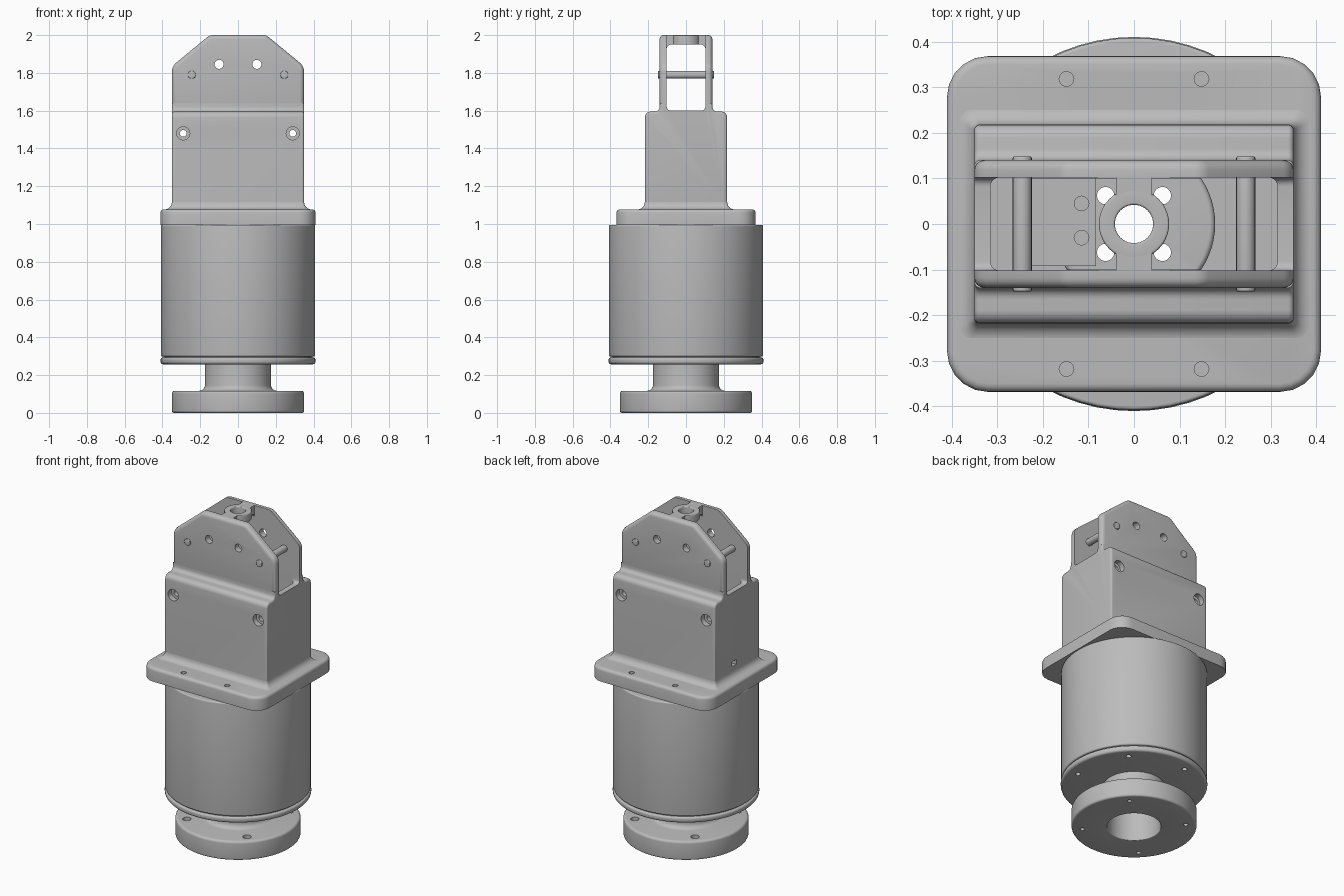
import bpy, bmesh, math
from mathutils import Vector, Matrix

cube = bpy.data.objects.get("Cube")
if cube:
    bpy.data.objects.remove(cube, do_unlink=True)

grey = bpy.data.materials.new("machined_grey")
grey.use_nodes = True
GREY = (0.5, 0.5, 0.5, 1)
grey.diffuse_color = GREY
grey.node_tree.nodes["Principled BSDF"].inputs["Base Color"].default_value = GREY


def finish(bm, name):
    bmesh.ops.recalc_face_normals(bm, faces=bm.faces)
    mesh = bpy.data.meshes.new(name)
    bm.to_mesh(mesh)
    bm.free()
    mesh.materials.append(grey)
    ob = bpy.data.objects.new(name, mesh)
    bpy.context.collection.objects.link(ob)
    return ob


def rounded(corners, steps=5):
    """Turn (u, v, radius) corners into an outline with arcs at the corners."""
    out = []
    for i, (u, v, r) in enumerate(corners):
        p = Vector((u, v))
        if not r:
            out.append(p)
            continue
        a = (Vector(corners[i - 1][:2]) - p).normalized()
        b = (Vector(corners[(i + 1) % len(corners)][:2]) - p).normalized()
        half = a.angle(b) / 2
        mid = p + (a + b).normalized() * (r / math.sin(half))
        start = p + a * (r / math.tan(half)) - mid
        sweep = start.angle_signed(p + b * (r / math.tan(half)) - mid)
        for k in range(steps + 1):
            out.append(mid + Matrix.Rotation(-sweep * k / steps, 2) @ start)
    return out


def extrude(name, outline, axis, lo, hi, bevel_lo=0, bevel_hi=0):
    """Extrude an outline along an axis; optionally round the end rims."""
    def place(p, d):
        return {"x": (d, p.x, p.y), "y": (p.x, d, p.y), "z": (p.x, p.y, d)}[axis]
    bm = bmesh.new()
    rings = [[bm.verts.new(place(p, d)) for p in outline] for d in (lo, hi)]
    caps = [bm.faces.new(r) for r in rings]
    n = len(outline)
    for i in range(n):
        j = (i + 1) % n
        bm.faces.new((rings[0][i], rings[0][j], rings[1][j], rings[1][i]))
    bmesh.ops.recalc_face_normals(bm, faces=bm.faces)
    rims = [list(c.edges) for c in caps]
    for edges, size in zip(rims, (bevel_lo, bevel_hi)):
        if size:
            bmesh.ops.bevel(bm, geom=edges, offset=size, segments=4,
                            profile=0.5, affect="EDGES", clamp_overlap=True)
    return finish(bm, name)


def lathe(name, corners, sides=64):
    """Revolve a closed (radius, z, fillet) outline around z."""
    bm = bmesh.new()
    outline = rounded(corners)
    rings = []
    for k in range(sides):
        t = math.tau * k / sides
        rings.append([bm.verts.new((p.x * math.cos(t), p.x * math.sin(t), p.y)) for p in outline])
    n = len(outline)
    for k in range(sides):
        a, b = rings[k], rings[(k + 1) % sides]
        for i in range(n):
            j = (i + 1) % n
            bm.faces.new((a[i], b[i], b[j], a[j]))
    return finish(bm, name)


def rect(x0, x1, y0, y1, r=0):
    return rounded([(x0, y0, r), (x1, y0, r), (x1, y1, r), (x0, y1, r)])


def circle(x, y, r, sides=20):
    return [Vector((x + r * math.cos(math.tau * k / sides),
                    y + r * math.sin(math.tau * k / sides))) for k in range(sides)]


def cut(target, *cutters):
    for c in cutters:
        c.hide_render = True
        m = target.modifiers.new("cut", "BOOLEAN")
        m.operation, m.solver, m.object = "DIFFERENCE", "EXACT", c
        with bpy.context.temp_override(object=target, active_object=target):
            bpy.ops.object.modifier_apply(modifier=m.name)
        bpy.data.objects.remove(c, do_unlink=True)


def hole(x, y, r, axis, lo, hi):
    return extrude("hole", circle(x, y, r), axis, lo, hi)


def around(radius, count, turn):
    for k in range(count):
        t = turn + math.tau * k / count
        yield radius * math.cos(t), radius * math.sin(t)


QUARTER = math.pi / 4
SIGNS = (-1, 1)
parts = []

# Output flange with hollow shaft
flange = lathe("output_flange", [
    (0.15, 0, 0.005), (0.35, 0, 0.012), (0.35, 0.117, 0.015), (0.175, 0.117, 0.03),
    (0.175, 0.27, 0), (0.15, 0.27, 0)])
for x, y in around(0.29, 4, QUARTER):
    cut(flange, hole(x, y, 0.013, "z", -0.1, 0.2), hole(x, y, 0.024, "z", 0.09, 0.2))

# End cap and cylindrical casing
cap = lathe("end_cap", [(0.15, 0.257, 0), (0.41, 0.257, 0.015), (0.41, 0.293, 0.012),
                        (0.395, 0.293, 0), (0.395, 0.302, 0), (0.15, 0.302, 0)])
for x, y in around(0.345, 6, QUARTER):
    cut(cap, hole(x, y, 0.015, "z", 0.2, 0.285))
casing = lathe("casing", [(0.15, 0.298, 0), (0.408, 0.298, 0.01),
                          (0.408, 0.995, 0.008), (0.15, 0.995, 0)])

# Square mounting plate
plate = extrude("mounting_plate", rect(-0.41, 0.41, -0.368, 0.368, 0.09), "z", 0.995, 1.078, 0, 0.018)
cut(plate, hole(0, 0, 0.13, "z", 0.9, 1.2))
for sx in SIGNS:
    for sy in SIGNS:
        cut(plate, hole(sx * 0.148, sy * 0.318, 0.016, "z", 1.02, 1.2))

# Housing with shoulders that sweep up into the bracket
half = [(0.218, 1.075, 0), (0.218, 1.595, 0.03), (0.14, 1.595, 0.025), (0.14, 1.64, 0)]
profile = half + [(-y, z, r) for y, z, r in reversed(half)]
housing = extrude("housing", rounded(profile), "x", -0.35, 0.35, 0.012, 0.012)
cut(housing,
    extrude("cavity", rect(-0.315, 0.315, -0.102, 0.102, 0.02), "z", 1.13, 1.8),
    extrude("window", rect(-0.102, 0.102, 1.6, 2.2, 0.02), "x", -0.5, 0.5),
    hole(0, 0, 0.13, "z", 1, 1.2),
    extrude("slot", rect(0.01, 0.05, 1.145, 1.175), "x", -0.4, -0.3))
for sx in SIGNS:
    cut(housing, hole(sx * 0.29, 1.48, 0.018, "y", -0.4, 0.4))
    for sy in SIGNS:
        ends = sorted((sy * 0.185, sy * 0.3))
        cut(housing, hole(sx * 0.29, 1.48, 0.035, "y", *ends))

# Curved skirt where the housing meets the mounting plate
bm = bmesh.new()
R = 0.04
rings = []
for k in range(7):
    t = math.pi / 2 * k / 6
    off, z = R * (1 - math.sin(t)), 1.077 + R * (1 - math.cos(t))
    rings.append([bm.verts.new((p.x, p.y, z))
                  for p in rect(-0.35 - off, 0.35 + off, -0.218 - off, 0.218 + off, 0.012 + off * 0.5)])
for a, b in zip(rings, rings[1:]):
    for i in range(len(a)):
        j = (i + 1) % len(a)
        bm.faces.new((a[i], a[j], b[j], b[i]))
skirt = finish(bm, "base_skirt")

parts += [flange, cap, casing, plate, housing, skirt]

# Bracket cheeks with clipped upper corners
cheek = rounded([(-0.35, 1.61, 0), (0.35, 1.61, 0), (0.35, 1.835, 0.06),
                 (0.15, 2.0, 0.05), (-0.15, 2.0, 0.05), (-0.35, 1.835, 0.06)])
for sy, name in ((-1, "front_cheek"), (1, "back_cheek")):
    lo, hi = sorted((sy * 0.102, sy * 0.14))
    ob = extrude(name, cheek, "y", lo, hi, 0.022 if sy < 0 else 0, 0.022 if sy > 0 else 0)
    for sx in SIGNS:
        cut(ob, hole(sx * 0.1, 1.845, 0.024, "y", -0.3, 0.3))
    parts.append(ob)

# Cross pins between the cheeks
for sx, name in ((-1, "right_pin"), (1, "left_pin")):
    parts.append(extrude(name, circle(sx * 0.245, 1.79, 0.021), "y", -0.148, 0.148, 0.004, 0.004))

# Top bridge: a ring held by a neck on either side
ring = lathe("bridge_ring", [(0.042, 1.95, 0), (0.077, 1.95, 0), (0.077, 2.0, 0.005), (0.042, 2.0, 0.005)], 40)
parts.append(ring)
for sy, name in ((-1, "front_neck"), (1, "back_neck")):
    neck = rounded([(sy * 0.06, 1.95, 0), (sy * 0.103, 1.95, 0.025), (sy * 0.103, 1.9, 0),
                    (sy * 0.11, 1.9, 0), (sy * 0.11, 2.0, 0), (sy * 0.06, 2.0, 0)])
    parts.append(extrude(name, neck, "x", -0.04, 0.04))

# Drive disc and connector block inside the housing
disc = lathe("drive_disc", [(0.042, 1.12, 0), (0.178, 1.12, 0), (0.178, 1.35, 0.012), (0.042, 1.35, 0)])
for x, y in around(0.088, 4, QUARTER):
    cut(disc, hole(x, y, 0.019, "z", 1, 1.5))
cut(disc, extrude("trim", rect(-0.3, 0.3, 0.101, 0.3), "z", 1, 1.5),
    extrude("trim", rect(-0.3, 0.3, -0.3, -0.101), "z", 1, 1.5))
block = extrude("connector_block", rect(-0.225, -0.083, -0.092, 0.101), "z", 1.12, 1.4)
for y in (-0.03, 0.045):
    cut(block, hole(-0.115, y, 0.016, "z", 1.39, 1.5))
parts += [disc, block]

# Smooth shading with crisp edges
for ob in bpy.context.selected_objects:
    ob.select_set(False)
for ob in parts:
    ob.select_set(True)
bpy.context.view_layer.objects.active = housing
bpy.ops.object.shade_smooth_by_angle(angle=math.radians(35))
